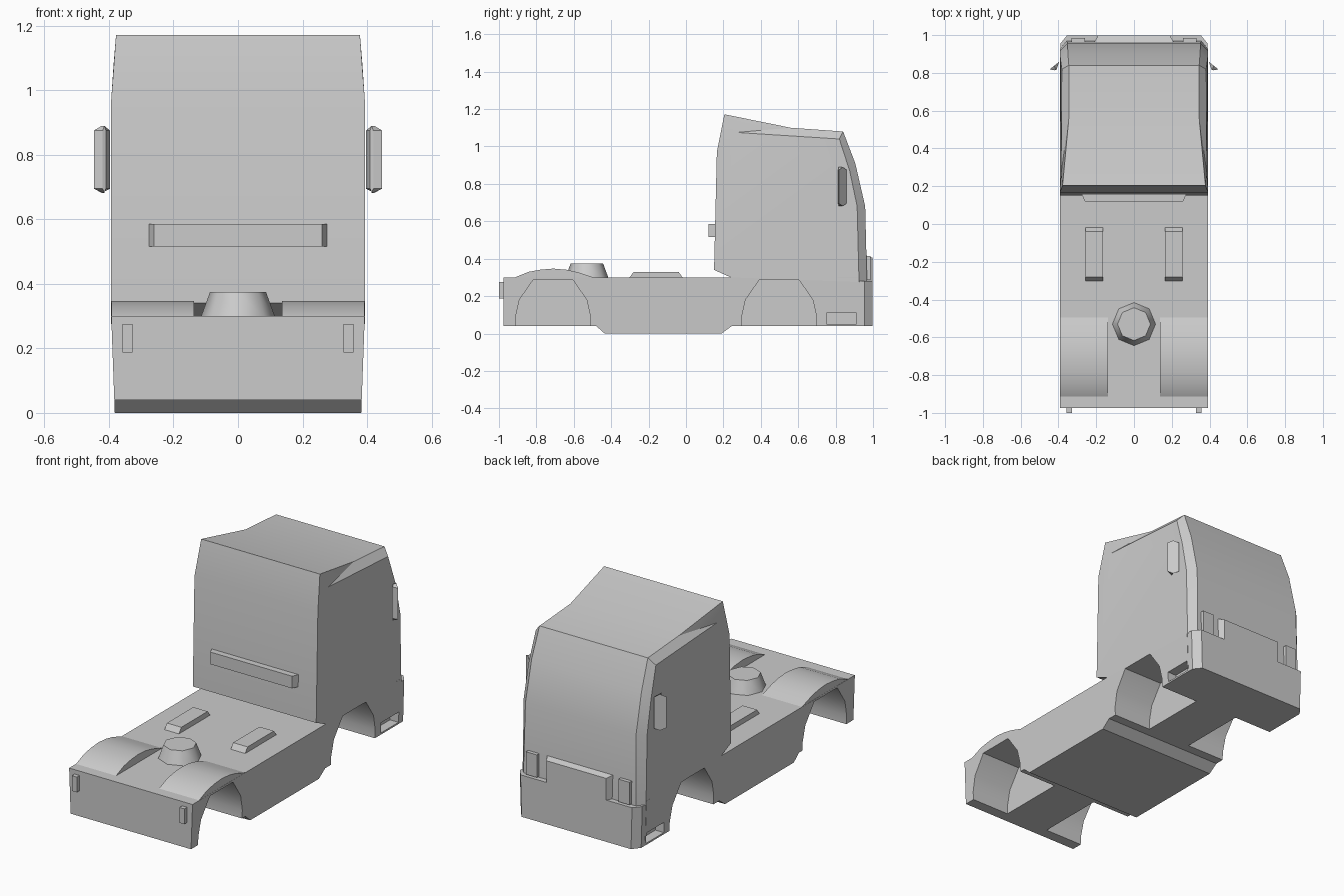
import bpy, bmesh, math

if "Cube" in bpy.data.objects:
    bpy.data.objects.remove(bpy.data.objects["Cube"])

grey = bpy.data.materials.new("body_grey")
grey.use_nodes = True
grey.diffuse_color = (0.6, 0.6, 0.6, 1)
grey.node_tree.nodes["Principled BSDF"].inputs["Base Color"].default_value = (0.6, 0.6, 0.6, 1)


def make(name, verts, faces, mirror=False):
    """Mesh object from points and faces, optionally mirrored across x = 0."""
    bm = bmesh.new()
    vs = [bm.verts.new(v) for v in verts]
    for f in faces:
        bm.faces.new([vs[i] for i in f])
    if mirror:
        copy = bmesh.ops.duplicate(bm, geom=bm.verts[:] + bm.edges[:] + bm.faces[:])["geom"]
        for v in copy:
            if isinstance(v, bmesh.types.BMVert):
                v.co.x = -v.co.x
    bmesh.ops.recalc_face_normals(bm, faces=bm.faces[:])
    me = bpy.data.meshes.new(name)
    bm.to_mesh(me)
    bm.free()
    me.materials.append(grey)
    ob = bpy.data.objects.new(name, me)
    bpy.context.collection.objects.link(ob)
    return ob


def loft(name, low, high, mirror=False):
    """Solid between two matching outlines."""
    n = len(low)
    faces = [range(n), range(n, 2 * n)]
    faces += [(i, (i + 1) % n, n + (i + 1) % n, n + i) for i in range(n)]
    return make(name, low + high, faces, mirror)


def across(name, outline, x0, x1, mirror=False):
    """Side outline (y, z) extruded along x."""
    return loft(name, [(x0, y, z) for y, z in outline], [(x1, y, z) for y, z in outline], mirror)


def rect(x0, x1, z0, z1, y):
    return [(x0, y, z0), (x1, y, z0), (x1, y, z1), (x0, y, z1)]


def smooth(ob, angle=30):
    bpy.ops.object.select_all(action='DESELECT')
    ob.select_set(True)
    bpy.context.view_layer.objects.active = ob
    bpy.ops.object.shade_smooth_by_angle(angle=math.radians(angle))


def cut(ob, cutter):
    mod = ob.modifiers.new(cutter.name, 'BOOLEAN')
    mod.operation = 'DIFFERENCE'
    mod.solver = 'EXACT'
    mod.object = cutter
    bpy.context.view_layer.objects.active = ob
    bpy.ops.object.modifier_apply(modifier=mod.name)
    bpy.data.objects.remove(cutter)


# Chassis with a dropped belly and sides leaning in towards the ground
outline = [(-.975, .3), (-.975, .04), (-.48, .04), (-.435, 0), (.19, 0), (.245, .04), (.92, .04), (.92, .3)]
chassis = across("chassis", outline, -1, 1)
for v in chassis.data.vertices:
    v.co.x *= .382 + .011 * v.co.z / .3

# Wheel wells and side step pockets
arch = [(-.2, -.1), (-.2, .09), (-.18, .18), (-.105, .288), (.105, .288), (.18, .18), (.2, .09), (.2, -.1)]
for centre, inner in ((-.711, .14), (.498, .14)):
    for side in (-1, 1):
        cut(chassis, across("well_cutter", [(y + centre, z) for y, z in arch], side * inner, side * .6))
for side in (-1, 1):
    cut(chassis, across("pocket_cutter", [(.75, .05), (.912, .05), (.912, .11), (.75, .11)], side * .33, side * .6))
smooth(chassis, 25)

# Rear fenders rising above the deck
fender = across("rear_fenders", [(-.92, .295), (-.91, .302), (-.84, .33), (-.78, .341), (-.71, .347),
                (-.64, .341), (-.58, .328), (-.52, .308), (-.48, .295)], .137, .392, True)
smooth(fender)

# Cab: the ridge runs up the back, over the roof and down the front
ridge = [(.393, .24, .3), (.393, .15, .34), (.393, .165, .97), (.378, .205, 1.172), (.345, .56, 1.1),
         (.345, .84, 1.08), (.35, .905, .91), (.352, .958, .68), (.358, .968, .275)]
flank = [(.386, .27, 1.075), (.382, .82, 1.04), (.39, .875, .87), (.393, .915, .68), (.393, .925, .275)]
n, m = len(ridge), len(flank)
E, D, F, G, H = range(2 * n, 2 * n + m)
half = [(3, E, 4), (4, E, D, 5), (5, D, F, 6), (6, F, G, 7), (7, G, H, 8),
        (2, 3, E), (0, 1, 2, E, D, F, G, H)]


def other(i):
    return i + n if i < n else i + m


def flip(pts):
    return [(-x, y, z) for x, y, z in pts]


faces = half + [tuple(other(i) for i in f) for f in half]
faces += [(i, i + 1, i + 1 + n, i + n) for i in range(n - 1)]
cab = make("cab", ridge + flip(ridge) + flank + flip(flank), faces)
smooth(cab, 12)

# Front bumper with chamfered corners
plan = [(.39, .92), (.39, .955), (.355, .998), (-.355, .998), (-.39, .955), (-.39, .92)]
loft("bumper", [(x * .982, y, .04) for x, y in plan], [(x, y, .28) for x, y in plan])

# Grille and headlamps on the nose
grille = loft("grille", rect(-.215, .215, .275, .42, .955), rect(-.19, .19, .275, .405, .998))
loft("headlamps", rect(.26, .33, .285, .415, .95), rect(.26, .33, .285, .415, .986), True)

# Door mirrors: thin wedges with pointed ends
def wedge(z0, z1, z_mid0, z_mid1):
    back = [(.397, .858, z0), (.397, .858, z1), (.422, .838, z_mid1),
            (.447, .818, z1), (.447, .818, z0), (.422, .838, z_mid0)]
    front = [(x * .2 + .33, y * .1 + .732, z) for x, y, z in back]
    return back, front


loft("door_mirrors", *wedge(.695, .875, .682, .89), True)

# Bar on the back of the cab
loft("rear_cab_bar", rect(-.28, .28, .515, .585, .165), rect(-.26, .26, .515, .585, .12))

# Deck ramps, coupling and tail lamps
across("deck_blocks", [(-.305, .295), (-.28, .33), (-.04, .33), (-.015, .295)], .165, .257, True)
loft("tail_lamps", rect(.327, .358, .187, .275, -.97), rect(.327, .358, .187, .275, -1), True)


def ring(radius, z, sides=8):
    return [(radius * math.sin(a), radius * math.cos(a) - .53, z)
            for a in (math.tau * i / sides for i in range(sides))]


coupling = loft("coupling", ring(.116, .295), ring(.087, .374))
smooth(coupling, 50)
